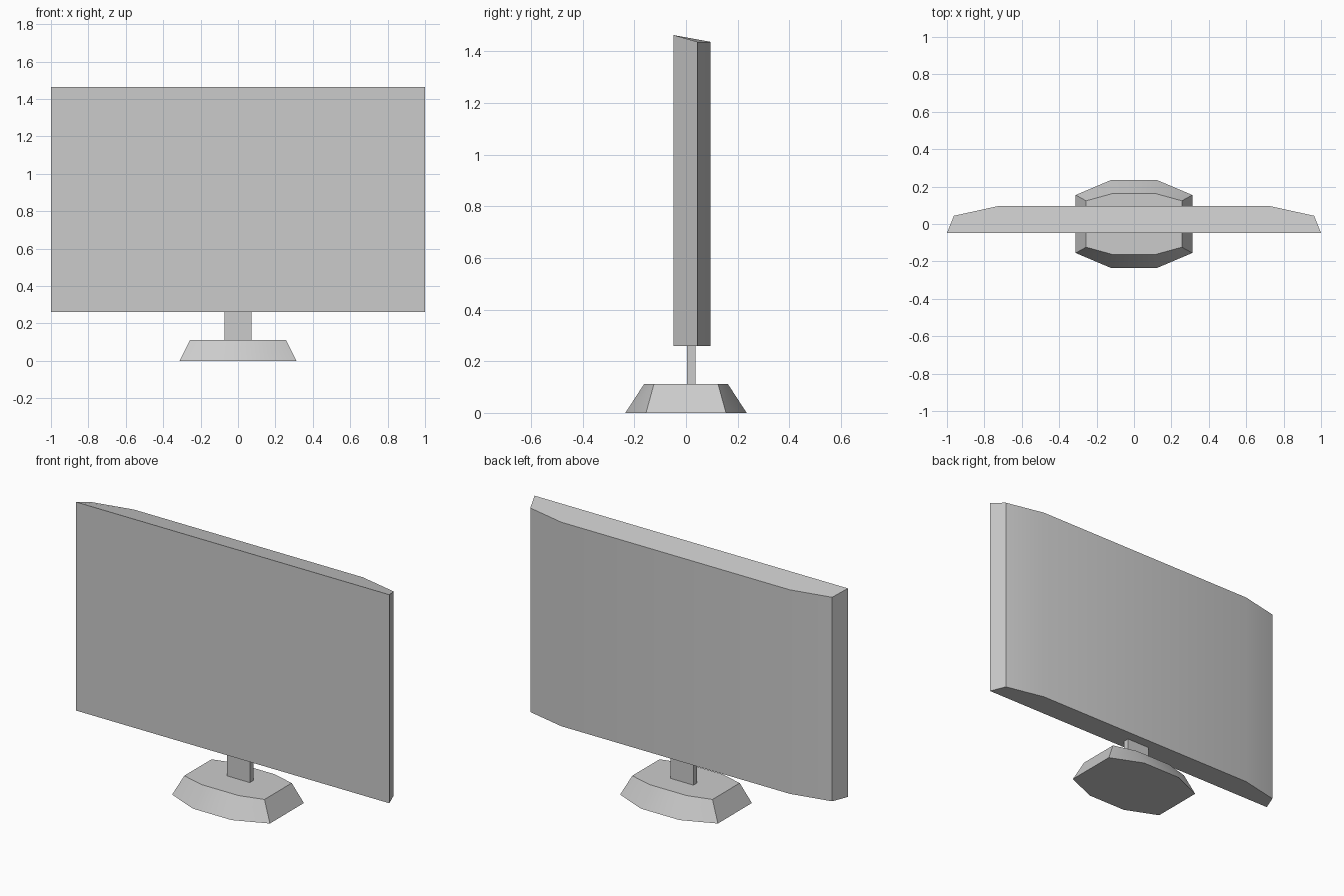
import bpy
import bmesh
import math

cube = bpy.data.objects.get("Cube")
if cube:
    bpy.data.objects.remove(cube, do_unlink=True)

grey = bpy.data.materials.new("plain_grey")
grey.use_nodes = True
colour = (0.6, 0.6, 0.6, 1)
grey.diffuse_color = colour
grey.node_tree.nodes["Principled BSDF"].inputs["Base Color"].default_value = colour


def loft(name, lower, upper):
    """Solid between two matching loops of points, given counter-clockwise."""
    bm = bmesh.new()
    low = [bm.verts.new(p) for p in lower]
    high = [bm.verts.new(p) for p in upper]
    count = len(low)
    for i in range(count):
        j = (i + 1) % count
        bm.faces.new((low[i], low[j], high[j], high[i]))
    bm.faces.new(low[::-1])
    bm.faces.new(high)
    bmesh.ops.recalc_face_normals(bm, faces=bm.faces)
    mesh = bpy.data.meshes.new(name)
    bm.to_mesh(mesh)
    bm.free()
    mesh.materials.append(grey)
    obj = bpy.data.objects.new(name, mesh)
    bpy.context.collection.objects.link(obj)
    bpy.ops.object.select_all(action="DESELECT")
    obj.select_set(True)
    bpy.context.view_layer.objects.active = obj
    bpy.ops.object.shade_smooth_by_angle(angle=math.radians(30))
    return obj


def mirrored(half):
    """Close a right-hand outline by mirroring it across x."""
    return half + [(-x, y) for x, y in reversed(half)]


def octagon(x_wide, y_side, x_end, y_deep, z):
    half = [(x_end, -y_deep), (x_wide, -y_side), (x_wide, y_side), (x_end, y_deep)]
    return [(x, y, z) for x, y in mirrored(half)]


# Screen: flat front, tapered back, top edge dropping behind the front
front_y = -0.048
outline = mirrored([(1, front_y), (0.963, 0.044), (0.73, 0.095)])
loft("screen",
     [(x, y, 0.26) for x, y in outline],
     [(x, y, 1.463 if y == front_y else 1.437) for x, y in outline])

# Neck: thin upright plate
plate = mirrored([(0.073, 0.003), (0.073, 0.036)])
loft("neck", [(x, y, 0.11) for x, y in plate], [(x, y, 0.26) for x, y in plate])

# Base: tapered eight-sided foot
loft("base",
     octagon(0.312, 0.155, 0.123, 0.235, 0),
     octagon(0.256, 0.124, 0.118, 0.162, 0.112))
